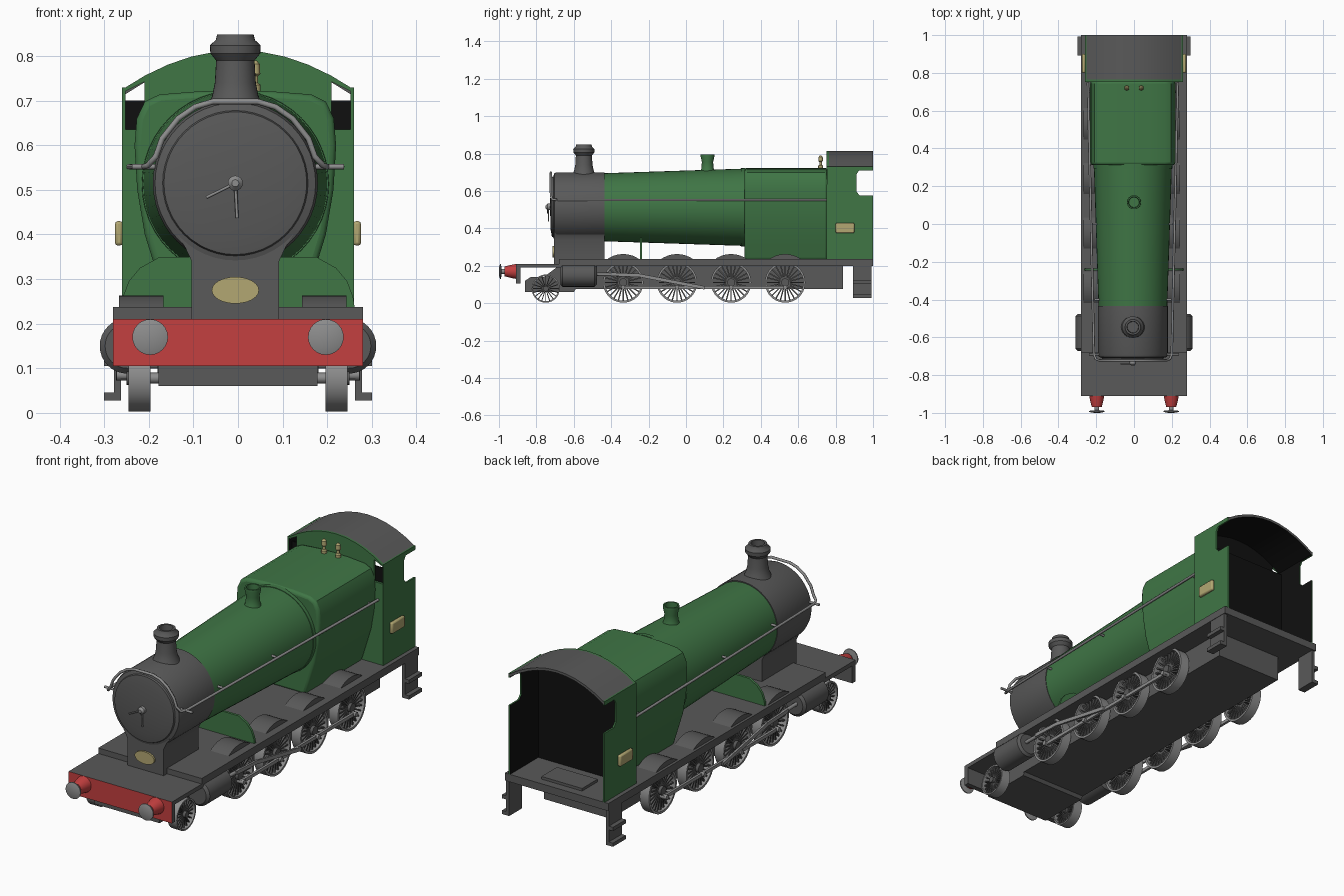
import bpy, bmesh, math
from mathutils import Vector

if "Cube" in bpy.data.objects:
    bpy.data.objects.remove(bpy.data.objects["Cube"], do_unlink=True)


def material(name, r, g, b):
    m = bpy.data.materials.new(name)
    m.use_nodes = True
    m.diffuse_color = (r, g, b, 1)
    node = next(n for n in m.node_tree.nodes if n.type == 'BSDF_PRINCIPLED')
    node.inputs["Base Color"].default_value = (r, g, b, 1)
    return m


GREEN = material("engine green", 0.05, 0.18, 0.06)
DARK = material("dark grey", 0.1, 0.1, 0.1)
STEEL = material("steel grey", 0.27, 0.27, 0.27)
RED = material("buffer red", 0.55, 0.05, 0.05)
BRASS = material("brass", 0.45, 0.39, 0.17)
BLACK = material("cab black", 0.005, 0.005, 0.005)
CX = -0.006      # boiler centre line
BOILER_Z = 0.515
DECK = 0.237     # running board top


def finish(name, bm, mat, second=None, rule=None):
    """Make an object; faces whose normal meets the rule take the second colour."""
    bmesh.ops.recalc_face_normals(bm, faces=bm.faces)
    for e in bm.edges:
        e.smooth = e.calc_face_angle(0) < 0.6
    for f in bm.faces:
        f.smooth = True
        if rule and rule(f.normal):
            f.material_index = 1
    mesh = bpy.data.meshes.new(name)
    bm.to_mesh(mesh)
    bm.free()
    mesh.materials.append(mat)
    if second:
        mesh.materials.append(second)
    ob = bpy.data.objects.new(name, mesh)
    bpy.context.collection.objects.link(ob)
    return ob


def add_prism(bm, pts, axis, a, b):
    rings = []
    for h in (a, b):
        ring = []
        for p in pts:
            co = list(p)
            co.insert(axis, h)
            ring.append(bm.verts.new(co))
        rings.append(ring)
        bm.faces.new(ring)
    n = len(pts)
    for i in range(n):
        j = (i + 1) % n
        bm.faces.new((rings[0][i], rings[0][j], rings[1][j], rings[1][i]))


def add_lathe(bm, prof, c, axis, n=32, closed=False):
    others = [k for k in range(3) if k != axis]
    rings = []
    for r, h in prof:
        ring = []
        for i in range(n if r else 1):
            t = math.tau * i / n
            co = Vector(c)
            co[axis] += h
            co[others[0]] += r * math.cos(t)
            co[others[1]] += r * math.sin(t)
            ring.append(bm.verts.new(co))
        rings.append(ring)
    pairs = list(zip(rings, rings[1:]))
    if closed:
        pairs.append((rings[-1], rings[0]))
    for p, q in pairs:
        for i in range(n):
            quad = [p[i % len(p)], p[(i + 1) % len(p)], q[(i + 1) % len(q)], q[i % len(q)]]
            bm.faces.new(list(dict.fromkeys(quad)))
    for ring in (rings[0], rings[-1]):
        if len(ring) > 1 and not closed:
            bm.faces.new(ring)


def prism(name, pts, axis, a, b, mat, second=None, rule=None):
    bm = bmesh.new()
    add_prism(bm, pts, axis, a, b)
    return finish(name, bm, mat, second, rule)


def lathe(name, prof, c, axis, mat, n=32):
    bm = bmesh.new()
    add_lathe(bm, prof, c, axis, n)
    return finish(name, bm, mat)


def box(name, x0, x1, y0, y1, z0, z1, mat, second=None, rule=None):
    return prism(name, [(x0, y0), (x1, y0), (x1, y1), (x0, y1)], 2, z0, z1, mat, second, rule)


def bar_points(p, q, half):
    p, q = Vector(p), Vector(q)
    d = (q - p).normalized() * half
    side = Vector((-d.y, d.x))
    return [p + side, p - side, q - side, q + side]


def both_sides(half, cx=0.0):
    return [(cx + x, z) for x, z in half] + [(cx - x, z) for x, z in reversed(half) if x]


def tube(name, pts, radius, mat):
    cu = bpy.data.curves.new(name, 'CURVE')
    cu.dimensions = '3D'
    cu.bevel_depth = radius
    cu.bevel_resolution = 2
    cu.use_fill_caps = True
    sp = cu.splines.new('POLY')
    sp.points.add(len(pts) - 1)
    for p, co in zip(sp.points, pts):
        p.co = (*co, 1)
    cu.materials.append(mat)
    bpy.context.collection.objects.link(bpy.data.objects.new(name, cu))


# Chassis: buffer beam, decks, frames
box("buffer_beam", -0.28, 0.28, -0.91, -0.885, 0.105, 0.21, DARK, RED, lambda n: n.y < -0.9)
box("front_deck", -0.28, 0.28, -0.886, -0.66, 0.19, 0.21, DARK)
box("running_board", -0.28, 0.28, -0.68, 1.0, 0.2, DECK, DARK)
box("main_frame", -0.18, 0.18, -0.6, 0.84, 0.075, 0.201, DARK)
prism("front_truck_frame", [(-0.86, 0.06), (-0.86, 0.12), (-0.83, 0.14), (-0.76, 0.14),
                            (-0.68, 0.2), (-0.5, 0.2), (-0.6, 0.06)], 0, -0.178, 0.178, DARK)

# Smokebox, saddle, boiler, firebox
lathe("smokebox", [(0.185, -0.435), (0.185, -0.69), (0.18, -0.704), (0.163, -0.709), (0.16, -0.717),
                   (0.12, -0.724), (0, -0.727)], (CX, 0, BOILER_Z), 1, DARK, 48)
prism("smokebox_saddle", both_sides([(0.098, 0.205), (0.098, 0.34), (0.112, 0.37), (0.13, 0.4), (0.05, 0.45)], CX),
      1, -0.706, -0.437, DARK)
lathe("boiler", [(0.182, -0.436), (0.207, 0.325)], (CX, 0, 0.513), 1, GREEN, 48)
lathe("boiler_band", [(0.209, 0.295), (0.21, 0.318)], (CX, 0, 0.513), 1, GREEN, 48)
firebox = prism("firebox", both_sides([(0.15, 0.23), (0.172, 0.3), (0.203, 0.4), (0.22, 0.5), (0.226, 0.6), (0.221, 0.66),
                                       (0.203, 0.698), (0.17, 0.714), (0.08, 0.721), (0, 0.723)], CX),
                1, 0.312, 0.757, GREEN)
bev = firebox.modifiers.new("soft_edges", 'BEVEL')
bev.width = 0.014
bev.segments = 3
bev.limit_method = 'ANGLE'
bev.angle_limit = 1.0
prism("boiler_support_plate", both_sides([(0.262, DECK - 0.005), (0.258, 0.26), (0.245, 0.295), (0.22, 0.325), (0.175, 0.35)]),
      1, -0.247, -0.235, GREEN)

# Boiler fittings
lathe("chimney", [(0.066, 0.68), (0.052, 0.71), (0.046, 0.74), (0.043, 0.79), (0.056, 0.806), (0.057, 0.824),
                  (0.044, 0.836), (0.041, 0.848), (0.031, 0.848), (0.029, 0.79), (0, 0.79)],
      (CX, -0.546, 0), 2, DARK)
lathe("safety_valve_cover", [(0.045, 0.69), (0.033, 0.72), (0.03, 0.755), (0.037, 0.785), (0.036, 0.796),
                             (0.029, 0.796), (0.027, 0.75), (0, 0.75)], (0, 0.115, 0), 2, GREEN)
for s in (-1, 1):
    lathe("whistle", [(0.013, 0.715), (0.013, 0.735), (0.007, 0.74), (0.007, 0.755), (0.012, 0.76),
                      (0.011, 0.782), (0.004, 0.79)], (s * 0.038, 0.72, 0), 2, BRASS, 12)
half_rail = [(0.238, 0.75, 0.552), (0.206, -0.69, 0.552), (0.196, -0.715, 0.555), (0.178, -0.722, 0.575), (0.164, -0.722, 0.615),
             (0.128, -0.722, 0.66), (0.09, -0.722, 0.686), (0.05, -0.722, 0.698)]
tube("handrail", [(CX + x, y, z) for x, y, z in half_rail]
     + [(CX - x, y, z) for x, y, z in reversed(half_rail)], 0.0065, STEEL)
for s in (-1, 1):
    tube("handrail_end", [(CX + s * 0.18, -0.69, 0.552), (s * 0.238, -0.69, 0.552)], 0.006, STEEL)
    for y in (-0.4, 0.0, 0.36, 0.7):
        x = 0.213 + 0.022 * y
        tube("handrail_knob", [(CX + s * (x - 0.05), y, 0.552), (CX + s * x, y, 0.552)], 0.006, STEEL)

# Smokebox door handle and front plate
lathe("door_hub", [(0.017, -0.72), (0.017, -0.74), (0.008, -0.75)], (CX, 0, BOILER_Z), 1, STEEL, 16)
tube("door_handle_side", [(CX, -0.74, BOILER_Z), (CX - 0.065, -0.74, 0.483)], 0.0035, STEEL)
tube("door_handle_down", [(CX, -0.735, BOILER_Z), (CX + 0.004, -0.735, 0.437)], 0.0035, STEEL)
oval = [math.tau * i / 24 for i in range(24)]
prism("front_plate", [(CX + 0.053 * math.cos(t), 0.275 + 0.03 * math.sin(t)) for t in oval],
      1, -0.715, -0.704, BRASS)

# Cab: front wall with window notches, sides, roof, black interior
arch = [(0.26 - 0.052 * i, 0.725 + 0.088 * (1 - (1 - 0.2 * i) ** 2)) for i in range(11)]
notch = [(0.258, DECK), (0.258, 0.635), (0.21, 0.635), (0.21, 0.742), (0.258, 0.718)]
prism("cab_front_wall", notch + arch + [(-x, z) for x, z in reversed(notch)], 1, 0.752, 0.764,
      GREEN, BLACK, lambda n: n.y > 0.9)
prism("cab_roof", arch + [(x * 0.98, z - 0.012) for x, z in reversed(arch)], 1, 0.762, 1.0,
      DARK, BLACK, lambda n: n.z < -0.3)
box("cab_backhead", -0.254, 0.254, 0.776, 0.782, DECK, 0.7, BLACK)
box("cab_floor_step", -0.11, 0.11, 0.84, 0.96, DECK - 0.01, 0.25, DARK)
side_wall = [(0.755, DECK - 0.005), (1.0, DECK - 0.005), (1.0, 0.575), (0.93, 0.575), (0.912, 0.595), (0.912, 0.69),
             (0.925, 0.71), (1.0, 0.71), (1.0, 0.73), (0.755, 0.73)]
for s in (-1, 1):
    prism("cab_side", side_wall, 0, s * 0.252, s * 0.26, GREEN, BLACK, lambda n: n.x * s < -0.9)
    plate = box("cab_side_plate", *sorted((s * 0.258, s * 0.276)), 0.8, 0.9, 0.375, 0.43, BRASS)
    b = plate.modifiers.new("soft_edges", 'BEVEL')
    b.width = 0.007
    b.segments = 2

# Wheels
def wheel(name, s, y, r, spokes):
    x0, x1 = s * 0.196, s * 0.246
    bm = bmesh.new()
    add_lathe(bm, [(r, x0), (r, x1), (r * 0.9, x1), (r * 0.9, x0)], (0, y, r + 0.003), 0, 40, True)
    finish(name + "_tyre", bm, STEEL)
    bm = bmesh.new()
    add_lathe(bm, [(r * 0.2, x0), (r * 0.2, s * 0.25)], (0, y, r + 0.003), 0, 16)
    for i in range(spokes):
        d = Vector((math.cos(math.tau * i / spokes), math.sin(math.tau * i / spokes)))
        c = Vector((y, r + 0.003))
        add_prism(bm, bar_points(c + d * r * 0.15, c + d * r * 0.93, r * 0.032), 0, s * 0.21, s * 0.235)
    finish(name + "_spokes", bm, DARK)


drivers = [-0.336, -0.048, 0.241, 0.53]
for y in drivers:
    tube("driving_axle", [(-0.24, y, 0.111), (0.24, y, 0.111)], 0.012, STEEL)
tube("leading_axle", [(-0.24, -0.75, 0.078), (0.24, -0.75, 0.078)], 0.012, STEEL)

for s in (-1, 1):
    wheel("leading_wheel", s, -0.75, 0.075, 20)
    for y in drivers:
        wheel("driving_wheel", s, y, 0.108, 24)
        dome = [(y + 0.148 * math.cos(t), 0.115 + 0.148 * math.sin(t))
                for t in [math.radians(40 + 10 * i) for i in range(11)]]
        cx = s * 0.205 - 0.012
        prism("splasher", dome, 0, cx - 0.05, cx + 0.05, DARK)
        tube("crank_pin", [(s * 0.235, y, 0.085), (s * 0.272, y, 0.085)], 0.012, STEEL)

    # Cylinders and rods
    lathe("cylinder", [(0.05, -0.672), (0.062, -0.66), (0.062, -0.488), (0.05, -0.477)],
          (s * 0.248, 0, 0.15), 1, DARK)
    tube("piston_rod", [(s * 0.262, -0.48, 0.155), (s * 0.262, -0.36, 0.153)], 0.009, STEEL)
    prism("connecting_rod", bar_points((-0.4, 0.155), (-0.24, 0.148), 0.009), 0, s * 0.264, s * 0.274, STEEL)
    prism("main_rod", bar_points((-0.25, 0.149), (0.1, 0.082), 0.009), 0, s * 0.264, s * 0.274, STEEL)
    prism("coupling_rod", bar_points((-0.345, 0.085), (0.54, 0.085), 0.008), 0, s * 0.25, s * 0.262, STEEL)

    # Cab steps
    box("step_plate", *sorted((s * 0.262, s * 0.278)), 0.893, 0.993, 0.03, 0.205, DARK)
    for z in (0.028, 0.105):
        box("step_tread", *sorted((s * 0.262, s * 0.3)), 0.893, 0.993, z, z + 0.018, DARK)

    # Buffers
    lathe("buffer_housing", [(0.04, -0.908), (0.035, -0.935), (0.026, -0.97)], (s * 0.197, 0, 0.17), 1, RED, 24)
    lathe("buffer_head", [(0.013, -0.965), (0.013, -0.986), (0.04, -0.989), (0.04, -0.994), (0.025, -0.999), (0, -1.0)],
          (s * 0.197, 0, 0.17), 1, STEEL, 24)
